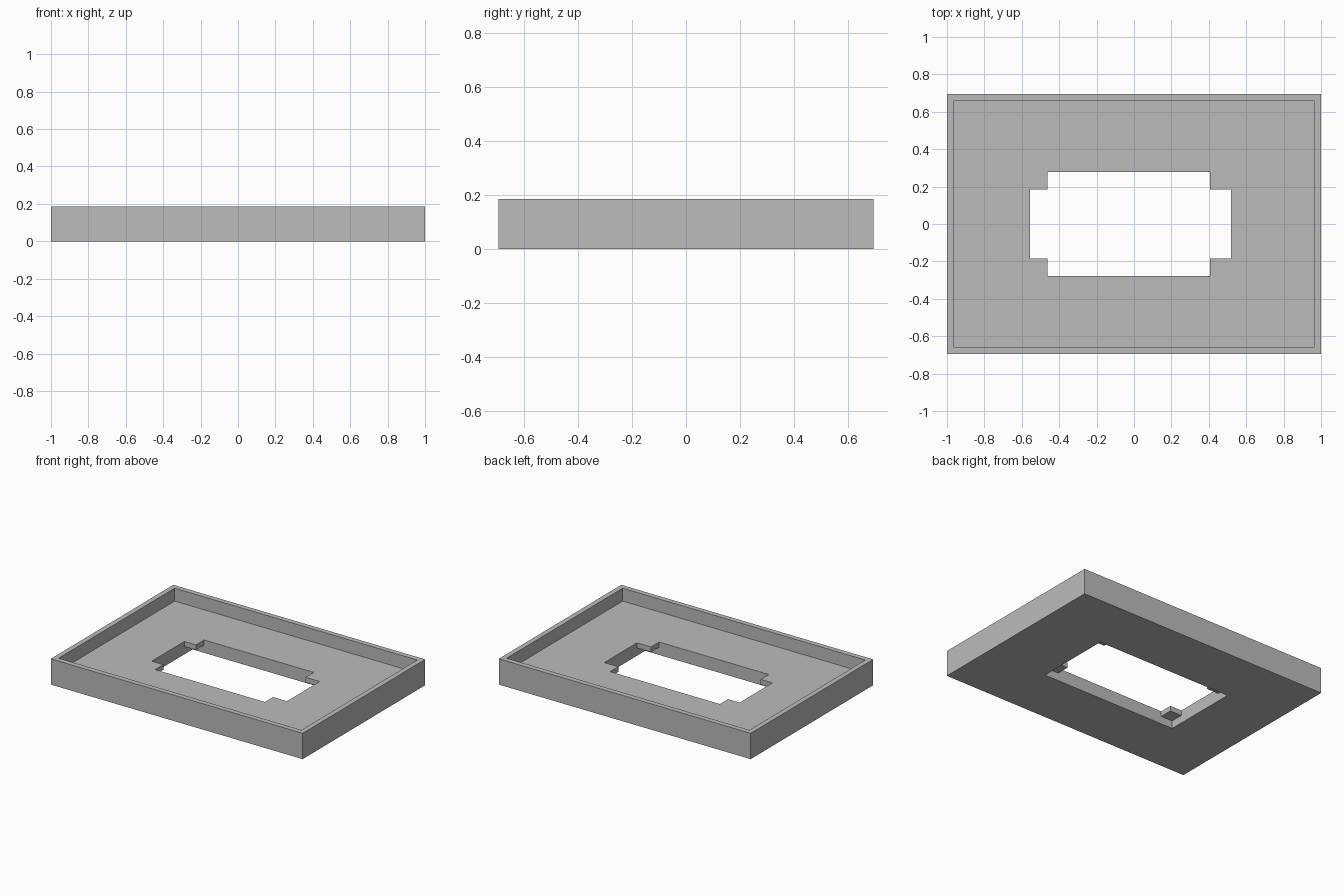
import bpy
import bmesh
from mathutils import Vector

MM = 2 / 108  # modelling unit: the tray is 108 long, 75 deep and 10 tall

if "Cube" in bpy.data.objects:
    bpy.data.objects.remove(bpy.data.objects["Cube"])

grey = bpy.data.materials.new("grey_plastic")
grey.use_nodes = True
grey.diffuse_color = (0.5, 0.5, 0.5, 1)
grey.node_tree.nodes["Principled BSDF"].inputs["Base Color"].default_value = grey.diffuse_color


def box(name, low, high):
    """Box between two opposite corners."""
    low, high = Vector(low) * MM, Vector(high) * MM
    bm = bmesh.new()
    bmesh.ops.create_cube(bm, size=1)
    for v in bm.verts:
        v.co = (low + high) / 2 + v.co * (high - low)
    mesh = bpy.data.meshes.new(name)
    bm.to_mesh(mesh)
    bm.free()
    mesh.materials.append(grey)
    obj = bpy.data.objects.new(name, mesh)
    bpy.context.collection.objects.link(obj)
    return obj


def cut(target, cutter):
    """Subtract the cutter, keep the result and drop the cutter."""
    cutter.hide_render = True
    mod = target.modifiers.new("cut", "BOOLEAN")
    mod.operation = "DIFFERENCE"
    mod.solver = "EXACT"
    mod.object = cutter
    graph = bpy.context.evaluated_depsgraph_get()
    mesh = bpy.data.meshes.new_from_object(target.evaluated_get(graph))
    target.modifiers.clear()
    target.data = mesh
    bpy.data.objects.remove(cutter)


# Outer block, hollowed from above to leave a rim and a floor
tray = box("tray", (-54, -37.5, 0), (54, 37.5, 10))
cut(tray, box("recess_cutter", (-52, -35.5, 5), (52, 35.5, 12)))

# Rectangular window from below, stopping under the corner tabs
cut(tray, box("window_cutter", (-30, -15, -2), (28, 15, 3)))

# Cross-shaped opening through the rest of the floor leaves four thin tabs
cut(tray, box("long_opening_cutter", (-30, -10, -2), (28, 10, 7)))
cut(tray, box("wide_opening_cutter", (-25, -15, -2), (22, 15, 7)))
tray.data.name = "tray"
